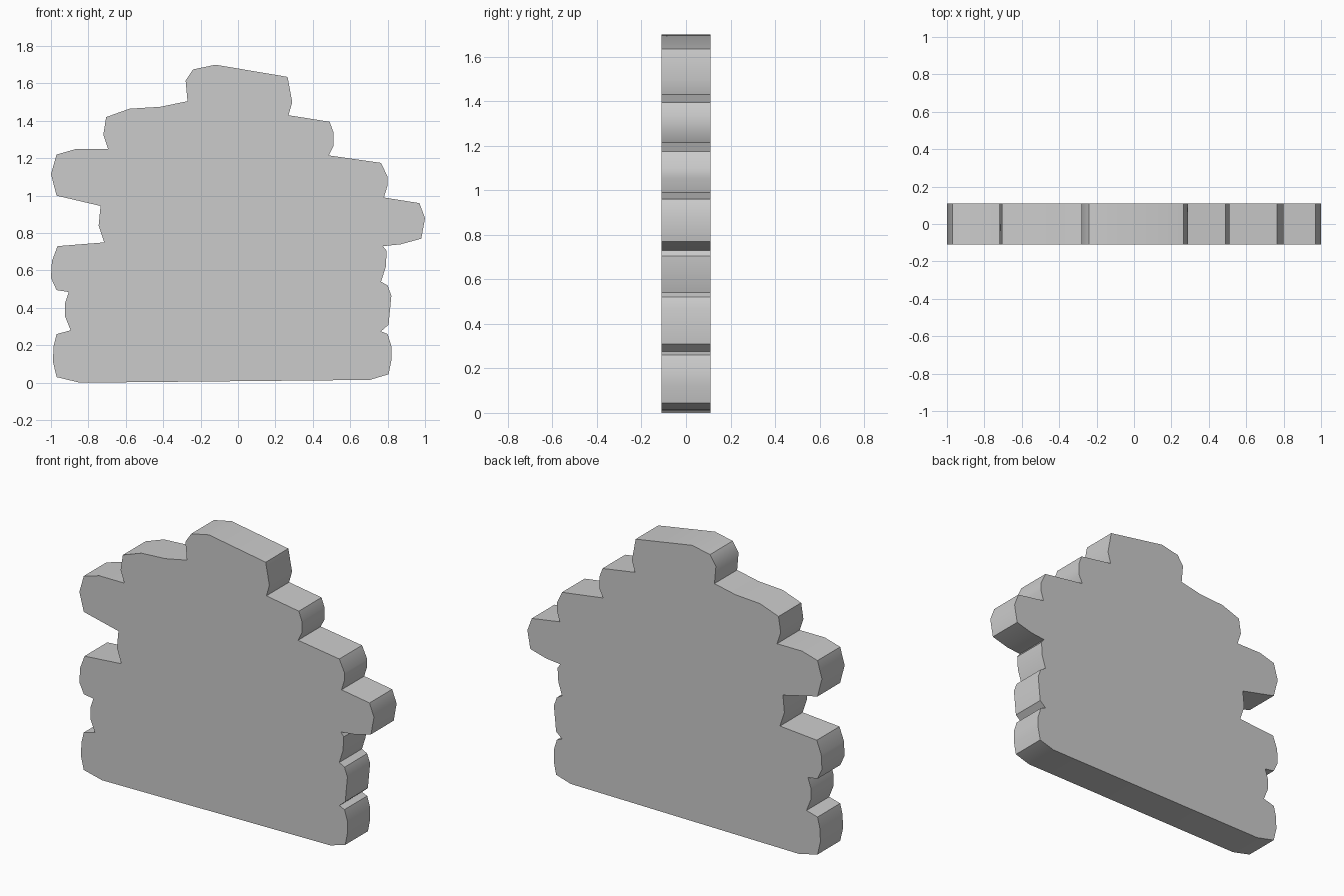
import bpy, bmesh, math

HALF_DEPTH = 0.11

# left edge of the stacked courses, bottom to top
left_edge = [
    (-.845, .0), (-.97, .03), (-.99, .115), (-.985, .20), (-.97, .26),
    (-.895, .28), (-.925, .355), (-.925, .425), (-.905, .485),
    (-.97, .495), (-1, .56), (-.995, .65), (-.965, .73),
    (-.715, .75), (-.745, .84), (-.735, .945),
    (-.97, 1.0), (-1, 1.115), (-.97, 1.22), (-.865, 1.25), (-.695, 1.25),
    (-.72, 1.325), (-.705, 1.42), (-.58, 1.465), (-.415, 1.475),
    (-.27, 1.505), (-.28, 1.615), (-.24, 1.675), (-.12, 1.70),
]
# right edge, top to bottom
right_edge = [
    (.265, 1.635), (.29, 1.5), (.27, 1.43),
    (.49, 1.395), (.51, 1.34), (.51, 1.265), (.485, 1.215),
    (.765, 1.175), (.80, 1.10), (.80, 1.055), (.78, .99),
    (.97, .96), (1, .88), (.98, .77), (.87, .74), (.775, .73),
    (.795, .705), (.79, .62), (.765, .54),
    (.80, .52), (.82, .465), (.805, .31), (.765, .275),
    (.80, .26), (.82, .195), (.82, .12), (.805, .045), (.705, .015),
]

# flat stepped slab: extrude the outline through its depth
bm = bmesh.new()
front = bm.faces.new([bm.verts.new((x, -HALF_DEPTH, z)) for x, z in left_edge + right_edge])
back = bmesh.ops.extrude_face_region(bm, geom=[front], use_keep_orig=True)
bmesh.ops.translate(bm, vec=(0, 2 * HALF_DEPTH, 0),
                    verts=[g for g in back["geom"] if isinstance(g, bmesh.types.BMVert)])
bmesh.ops.recalc_face_normals(bm, faces=bm.faces)
# triangulate the concave front and back cleanly
bmesh.ops.triangulate(bm, faces=[f for f in bm.faces if len(f.verts) > 4])
mesh = bpy.data.meshes.new("stepped_slab")
bm.to_mesh(mesh)
bm.free()

slab = bpy.data.objects.new("stepped_slab", mesh)
bpy.context.collection.objects.link(slab)
bpy.context.view_layer.objects.active = slab
slab.select_set(True)
bpy.ops.object.shade_smooth_by_angle(angle=math.radians(40))
